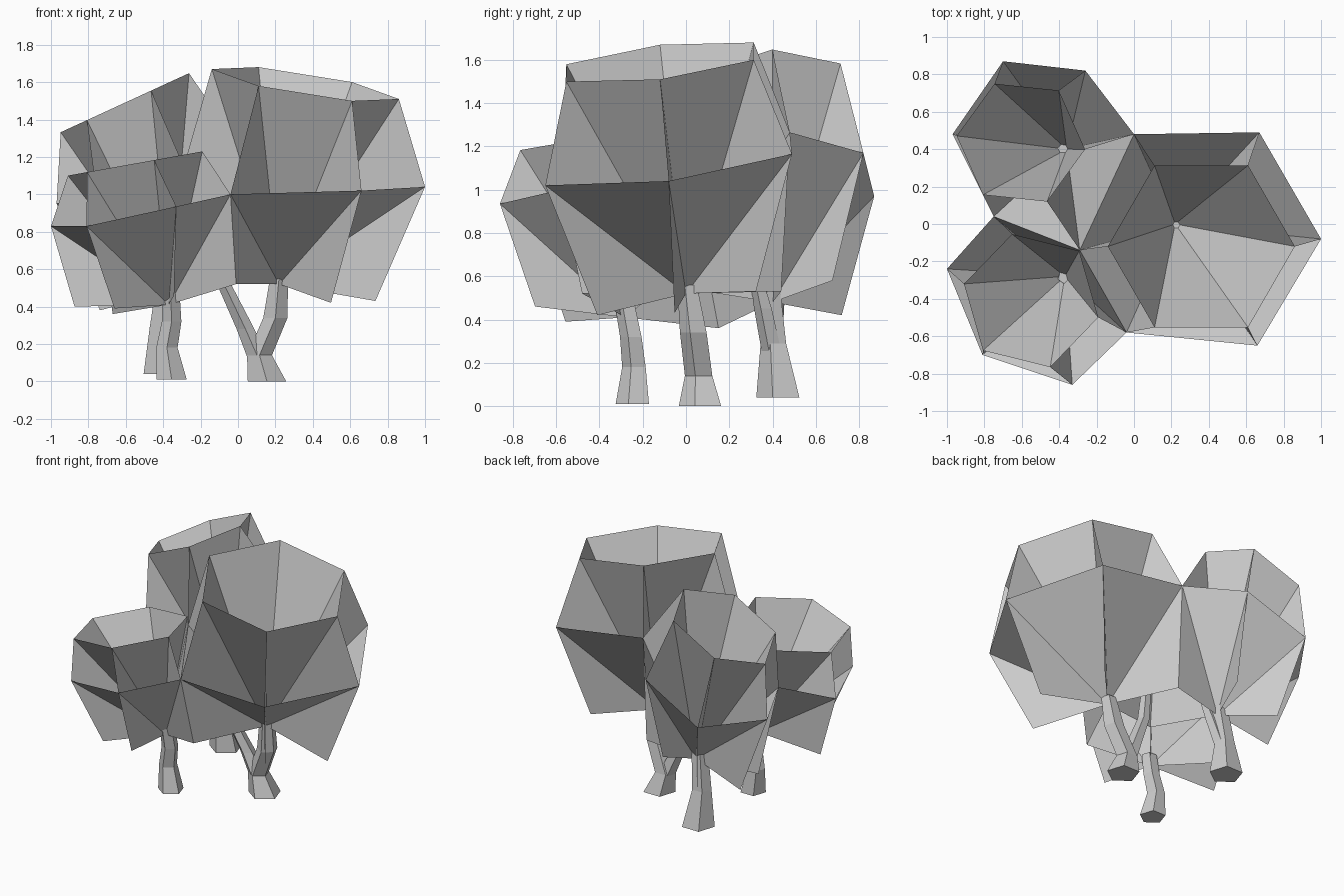
import bpy, math
from mathutils import Vector as V

if "Cube" in bpy.data.objects:
    bpy.data.objects.remove(bpy.data.objects["Cube"])


def make(name, verts, faces):
    me = bpy.data.meshes.new(name)
    me.from_pydata([tuple(v) for v in verts], [], faces)
    me.update()
    ob = bpy.data.objects.new(name, me)
    bpy.context.collection.objects.link(ob)
    return ob


def crown(name, belly, rim_c, rim_r, rim_deg, slope, base, lows):
    """Two nested six-sided cones joined by radial ribs that hang below.
    A low is either an explicit point or (ratio from base to belly, z)."""
    n = len(belly)
    base = V(base)
    rim, ribs = [], []
    for i in range(n):
        a = math.radians(rim_deg + 60 * i)
        dx, dy = rim_r * math.cos(a), rim_r * math.sin(a)
        rim.append(V((dx, dy, slope[0] * dx + slope[1] * dy)) + V(rim_c))
        if len(lows[i]) == 3:
            ribs.append(V(lows[i]))
        else:
            q = base.lerp(V(belly[i]), lows[i][0])
            ribs.append(V((q.x, q.y, lows[i][1])))
    verts = [V(p) for p in belly] + rim + ribs + [base]
    c = 3 * n
    faces = []
    for i in range(n):
        j = (i + 1) % n
        faces.append((n + i, n + j, c))               # inner cone
        faces.append((i, j, c))                       # outer cone
        faces.append((n + i, i, c))                   # rib above the outer cone
        faces.append((i, 2 * n + i, c))               # rib below it
    make(name, verts, faces)


def trunk(name, path, sides=5):
    """Tapered limb through (x, y, z, radius) stations."""
    verts, faces = [], []
    for x, y, z, r in path:
        for k in range(sides):
            a = 2 * math.pi * k / sides - math.pi / 2
            verts.append((x + r * math.cos(a), y + r * math.sin(a), z))
    for s in range(len(path) - 1):
        for k in range(sides):
            a, b = s * sides + k, s * sides + (k + 1) % sides
            faces.append((a, b, b + sides, a + sides))
    top = (len(path) - 1) * sides
    faces.append(tuple(reversed(range(sides))))
    faces.append(tuple(range(top, top + sides)))
    make(name, verts, faces)


# Belly corners where neighbouring crowns meet, and the rib tips below them
north, north_low = (0.0, 0.48, 1.265), (0.0, 0.44, 0.53)
inner, inner_low = (-0.29, -0.14, 1.15), (-0.22, -0.1, 0.56)
south, south_low = (-0.04, -0.58, 1.0), (-0.01, -0.48, 0.52)
west, west_low = (-0.75, 0.04, 0.95), (-0.67, 0.15, 0.36)

# Crowns
crown("large_crown",
      [(1.0, -0.08, 1.04), (0.67, 0.49, 1.165), north, inner, south, (0.66, -0.65, 1.02)],
      (0.36, -0.12, 1.59), 0.5, 0, (-0.16, 0.116), (0.22, 0.0, 0.52),
      [(0.66, 0.43), (0.66, 0.53), north_low, inner_low, south_low, (0.63, 0.42)])
crown("back_crown",
      [north, (-0.26, 0.82, 1.17), (-0.70, 0.87, 0.97), (-0.97, 0.48, 0.95), west, inner],
      (-0.605, 0.435, 1.49), 0.345, -6, (0.46, 0.0), (-0.36, 0.40, 0.48),
      [north_low, (0.66, 0.58), (0.68, 0.42), (0.62, 0.38), west_low, inner_low])
crown("front_crown",
      [south, inner, west, (-1.0, -0.24, 0.83), (-0.81, -0.70, 0.83), (-0.33, -0.86, 0.935)],
      (-0.55, -0.41, 1.165), 0.37, -14, (0.18, 0.0), (-0.37, -0.28, 0.41),
      [south_low, inner_low, west_low, (0.8, 0.40), (0.66, 0.39), (0.72, 0.46)])

# Trunks and side branches
trunk("large_trunk", [(0.155, 0.075, 0.0, 0.108), (0.115, 0.065, 0.14, 0.07),
                      (0.2, 0.04, 0.34, 0.068), (0.22, 0.01, 0.56, 0.05)])
trunk("large_trunk_branch", [(0.11, 0.065, 0.12, 0.06), (0.04, 0.05, 0.28, 0.05),
                             (-0.07, 0.01, 0.51, 0.04), (-0.13, -0.01, 0.95, 0.025)])
trunk("back_trunk", [(-0.40, 0.435, 0.04, 0.11), (-0.41, 0.41, 0.29, 0.065),
                     (-0.38, 0.39, 0.55, 0.055)])
trunk("back_trunk_branch", [(-0.40, 0.40, 0.25, 0.05), (-0.35, 0.36, 0.45, 0.045),
                            (-0.31, 0.32, 0.62, 0.03)])
trunk("front_trunk", [(-0.355, -0.24, 0.01, 0.085), (-0.38, -0.235, 0.18, 0.06),
                      (-0.355, -0.25, 0.32, 0.055), (-0.36, -0.28, 0.48, 0.05)])
